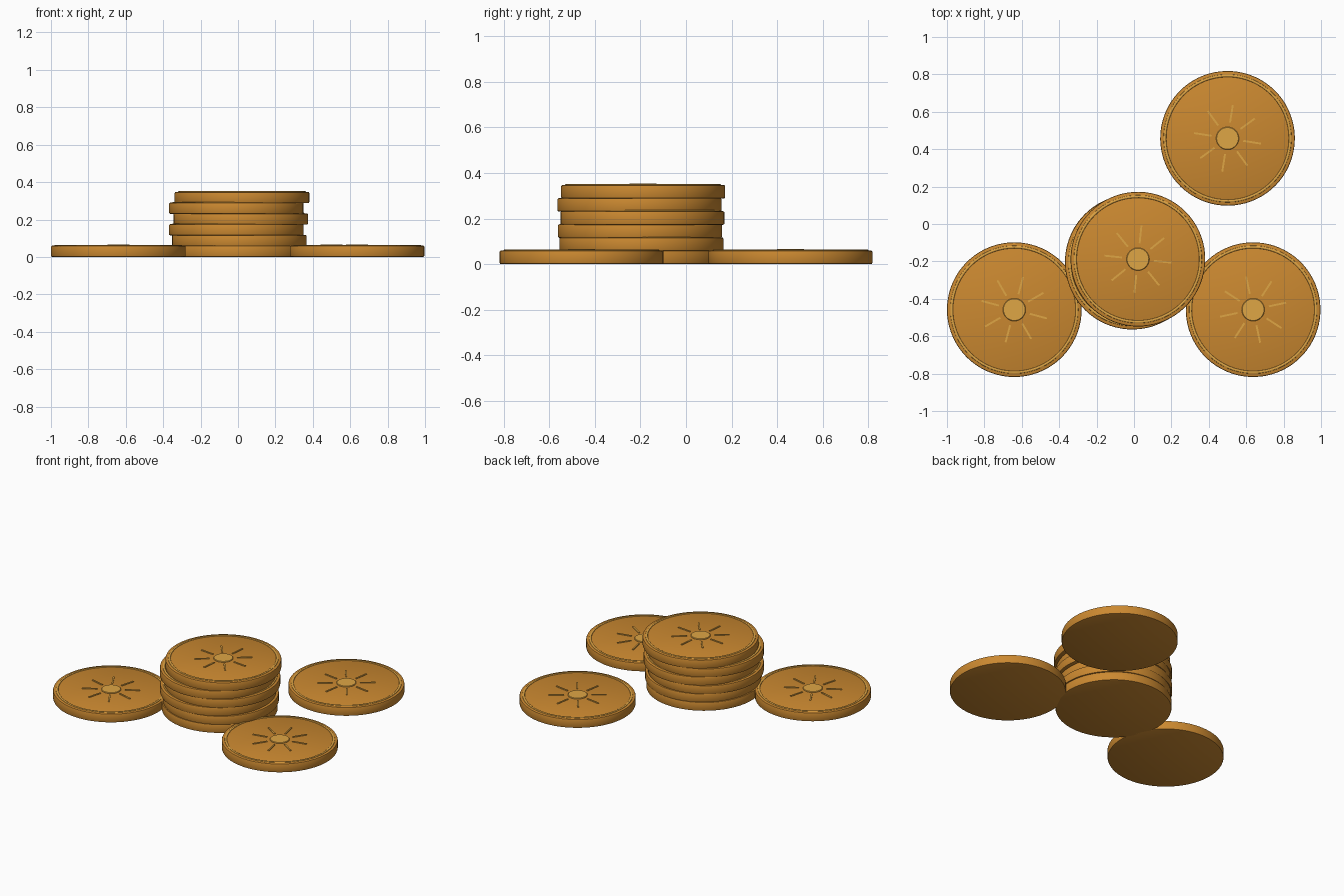
import bpy, bmesh
from math import cos, sin, pi, radians
from mathutils import Matrix

if "Cube" in bpy.data.objects:
    bpy.data.objects.remove(bpy.data.objects["Cube"])

R, THICK, PITCH = 0.36, 0.060, 0.0575


def material(name, rgb):
    m = bpy.data.materials.new(name)
    m.diffuse_color = (*rgb, 1)
    m.use_nodes = True
    m.node_tree.nodes["Principled BSDF"].inputs["Base Color"].default_value = m.diffuse_color
    return m


BRONZE = material("bronze", (0.60, 0.25, 0.03))
GOLD = material("light_gold", (0.74, 0.38, 0.06))


def finish(bm, name, mat):
    bmesh.ops.recalc_face_normals(bm, faces=bm.faces[:])
    me = bpy.data.meshes.new(name)
    bm.to_mesh(me)
    bm.free()
    me.materials.append(mat)
    for p in me.polygons:
        p.use_smooth = True
    me.set_sharp_from_angle(angle=radians(35))
    return me


def lathe(name, profile, mat, n=72, closed=False):
    """Spin an (r, z) profile about z; an open profile is capped at both ends."""
    bm = bmesh.new()
    rings = [[bm.verts.new((r * cos(2 * pi * i / n), r * sin(2 * pi * i / n), z))
              for i in range(n)] for r, z in profile]
    pairs = list(zip(rings, rings[1:]))
    if closed:
        pairs.append((rings[-1], rings[0]))
    for a, b in pairs:
        for i in range(n):
            j = (i + 1) % n
            bm.faces.new((a[i], a[j], b[j], b[i]))
    if not closed:
        bm.faces.new(rings[0])
        bm.faces.new(rings[-1])
    return finish(bm, name, mat)


def ray_mesh():
    """Eight thin raised bars around the centre."""
    bm = bmesh.new()
    for k in range(8):
        mat = (Matrix.Rotation(k * pi / 4, 4, 'Z')
               @ Matrix.Translation((0.133, 0, THICK))
               @ Matrix.Diagonal((0.095, 0.010, 0.009, 1)))
        bmesh.ops.create_cube(bm, size=1, matrix=mat)
    return finish(bm, "rays", GOLD)


# Shared coin parts
b = 0.007
body = lathe("coin_body", [(R - b, 0), (R - 0.002, 0.002), (R, b), (R, THICK - b),
                           (R - 0.002, THICK - 0.002), (R - b, THICK)], BRONZE)
bead = lathe("rim_bead", [(0.335 + 0.008 * cos(k * pi / 5), THICK - 0.002 + 0.007 * sin(k * pi / 5))
                          for k in range(10)], GOLD, closed=True)
boss = lathe("centre_boss", [(0.061, THICK - 0.01), (0.061, THICK + 0.003),
                             (0.058, THICK + 0.006)], GOLD, n=40)
rays = ray_mesh()


def coin(label, x, y, z, turn):
    for part, me in (("body", body), ("rim_bead", bead), ("centre_boss", boss), ("rays", rays)):
        ob = bpy.data.objects.new(f"{label}_{part}", me)
        ob.location = (x, y, z)
        ob.rotation_euler.z = radians(turn)
        bpy.context.collection.objects.link(ob)


# Slightly uneven stack, bottom to top
stack = [(0.000, -0.198), (0.007, -0.196), (-0.009, -0.202),
         (0.015, -0.191), (-0.009, -0.204), (0.021, -0.188)]
for i, (x, y) in enumerate(stack):
    coin(f"stack_coin_{i + 1}", x, y, i * PITCH, -6 + 17 * (5 - i))

# Loose coins
coin("left_coin", -0.64, -0.458, 0, -15)
coin("right_coin", 0.637, -0.458, 0, 12)
coin("back_coin", 0.50, 0.458, 0, -9)
